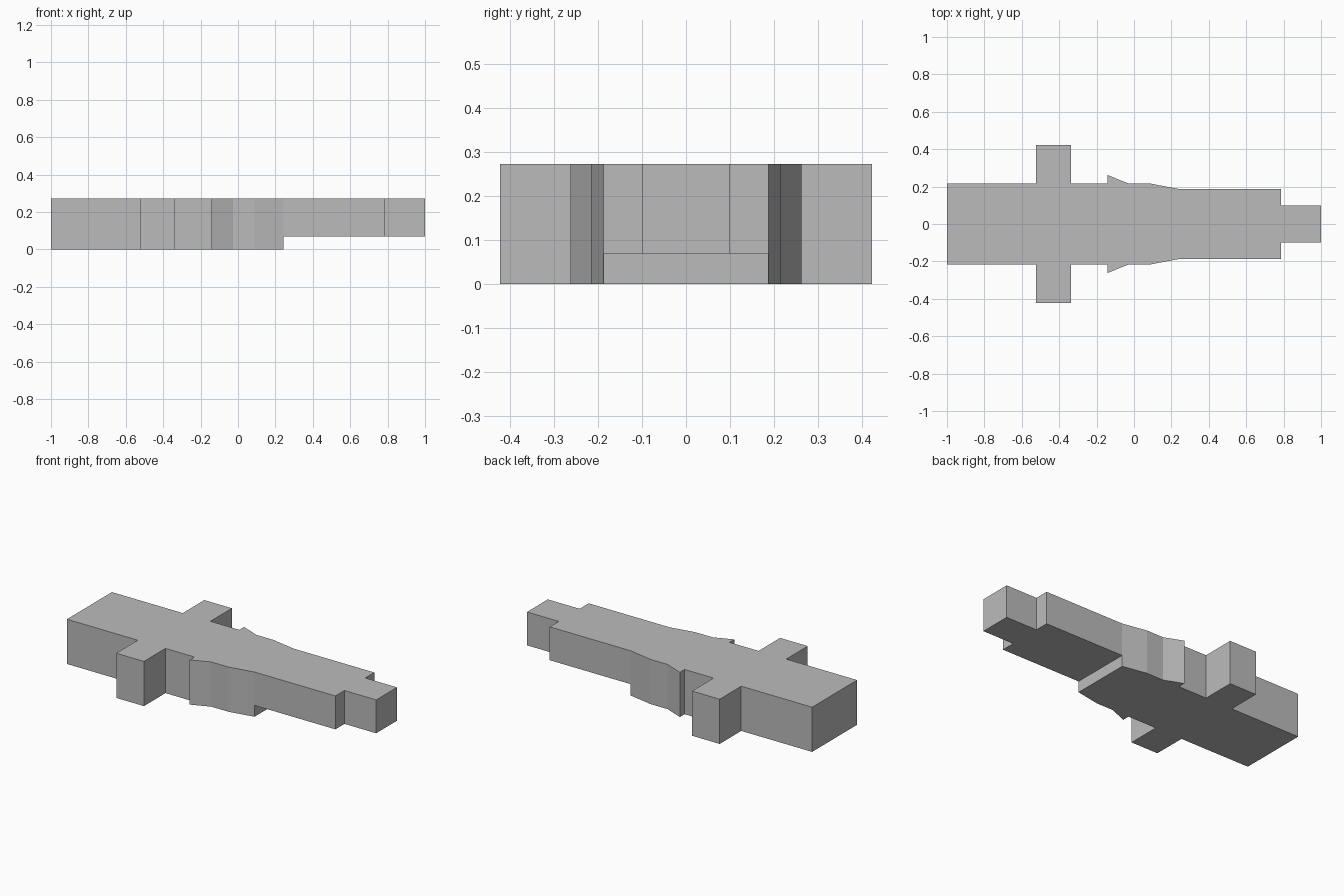
import bpy
import bmesh

cube = bpy.data.objects.get("Cube")
if cube:
    bpy.data.objects.remove(cube, do_unlink=True)

# Single plain grey for the whole model
grey = bpy.data.materials.new("plain_grey")
grey.use_nodes = True
colour = (0.5, 0.5, 0.5, 1)
grey.diffuse_color = colour
grey.node_tree.nodes["Principled BSDF"].inputs["Base Color"].default_value = colour

TOP = 0.272
LIFT = 0.069  # underside of the raised front sections


def section(name, x0, x1, half0, half1=None, bottom=0.0):
    """Flat-sided block along x whose half width runs from half0 to half1."""
    half1 = half0 if half1 is None else half1
    bm = bmesh.new()
    outline = [(x0, -half0), (x1, -half1), (x1, half1), (x0, half0)]
    base = bm.faces.new([bm.verts.new((x, y, bottom)) for x, y in outline])
    top = bmesh.ops.extrude_face_region(bm, geom=[base])["geom"]
    verts = [v for v in top if isinstance(v, bmesh.types.BMVert)]
    bmesh.ops.translate(bm, verts=verts, vec=(0, 0, TOP - bottom))
    bmesh.ops.recalc_face_normals(bm, faces=bm.faces)
    mesh = bpy.data.meshes.new(name)
    bm.to_mesh(mesh)
    bm.free()
    mesh.materials.append(grey)
    obj = bpy.data.objects.new(name, mesh)
    bpy.context.collection.objects.link(obj)
    return obj


# Rear body and crossbar
section("rear_body", -1.0, -0.523, 0.216)
section("crossbar", -0.523, -0.337, 0.423)
section("neck", -0.337, -0.142, 0.216)

# Flared collar and tapering shoulder
section("flared_collar", -0.142, -0.028, 0.262, 0.216)
section("collar_band", -0.028, 0.088, 0.216)
section("tapered_shoulder", 0.088, 0.242, 0.216, 0.187)

# Raised front shaft and tip
section("front_shaft", 0.242, 0.786, 0.187, bottom=LIFT)
section("front_tip", 0.786, 1.0, 0.1, bottom=LIFT)
